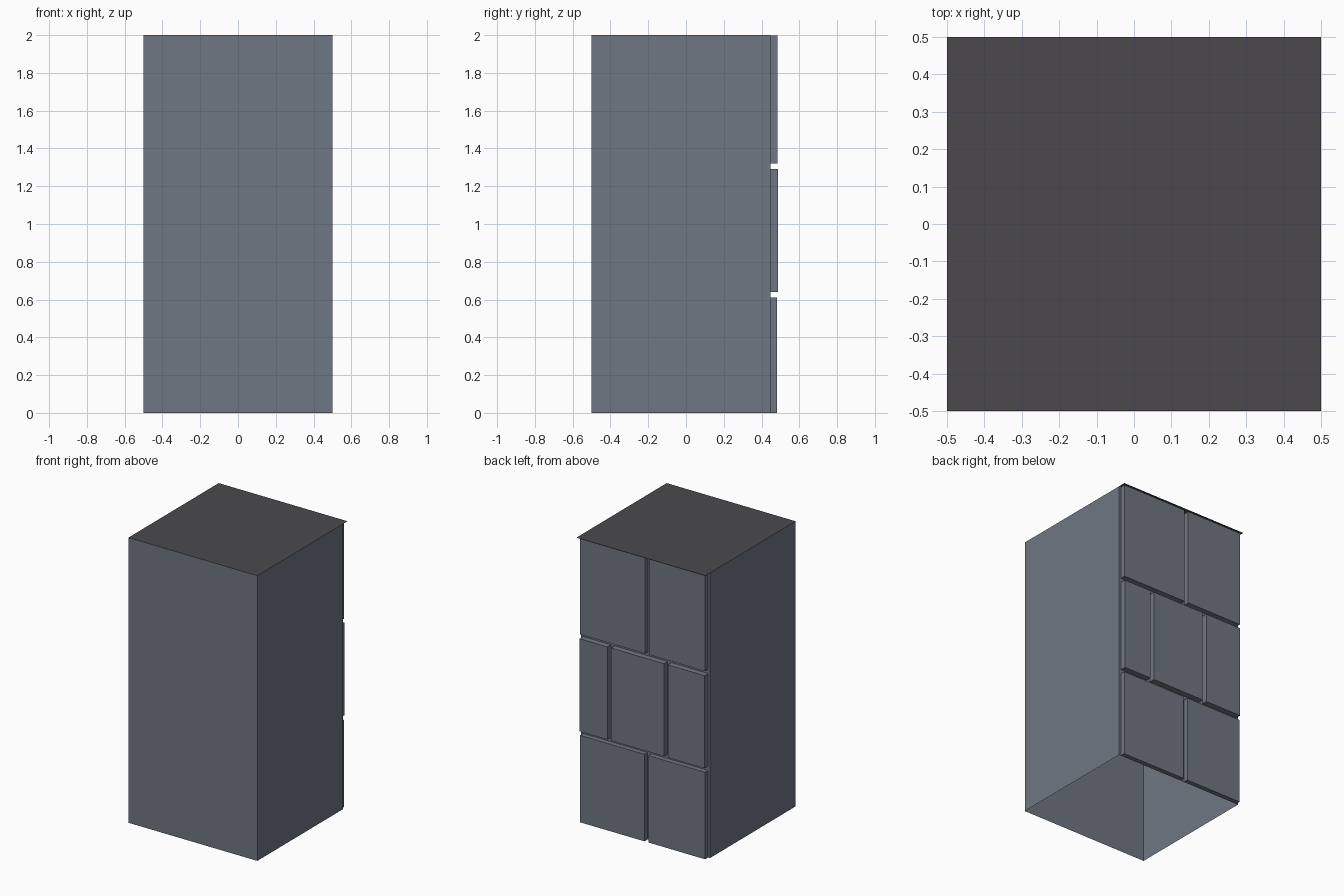
import bpy
import bmesh

cube = bpy.data.objects.get("Cube")
if cube:
    bpy.data.objects.remove(cube, do_unlink=True)


def make_material(name, rgb):
    mat = bpy.data.materials.new(name)
    mat.use_nodes = True
    colour = (*rgb, 1.0)
    mat.diffuse_color = colour
    mat.node_tree.nodes["Principled BSDF"].inputs["Base Color"].default_value = colour
    return mat


stone = make_material("slate grey", (0.16, 0.185, 0.225))
roof = make_material("charcoal", (0.07, 0.066, 0.073))


def make_box(name, low, high, mat, open_ends=False):
    """Axis-aligned box, optionally without its top and bottom."""
    bm = bmesh.new()
    bmesh.ops.create_cube(bm, size=1)
    for v in bm.verts:
        for i in range(3):
            v.co[i] = high[i] if v.co[i] > 0 else low[i]
    bm.normal_update()
    if open_ends:
        ends = [f for f in bm.faces if abs(f.normal.z) > 0.9]
        bmesh.ops.delete(bm, geom=ends, context="FACES_ONLY")
    mesh = bpy.data.meshes.new(name)
    bm.to_mesh(mesh)
    bm.free()
    mesh.materials.append(mat)
    obj = bpy.data.objects.new(name, mesh)
    bpy.context.collection.objects.link(obj)
    return obj


# Hollow pillar walls, open underneath
WALL = 0.447
make_box("pillar_walls", (-0.5, -0.5, 0), (0.5, WALL, 2), stone, open_ends=True)

# Flat cap overhanging the back
bpy.ops.mesh.primitive_plane_add(size=1, location=(0, 0, 2))
cap = bpy.context.object
cap.name = "top_cap"
cap.data.materials.append(roof)

# Staggered stone slabs on the back: bottom, top, outer face, joint centres
GAP = 0.015
EDGE = 0.485
rows = [
    ("lower", 0.0, 0.61, 0.481, [-0.03]),
    ("middle", 0.64, 1.29, 0.487, [-0.185, 0.255]),
    ("upper", 1.32, 1.998, 0.484, [-0.035]),
]
for row, bottom, top, face, joints in rows:
    starts = [-EDGE] + [j + GAP for j in joints]
    ends = [j - GAP for j in joints] + [EDGE]
    for n, (x0, x1) in enumerate(zip(starts, ends), 1):
        make_box(f"{row}_slab_{n}", (x0, WALL, bottom), (x1, face, top), stone)
